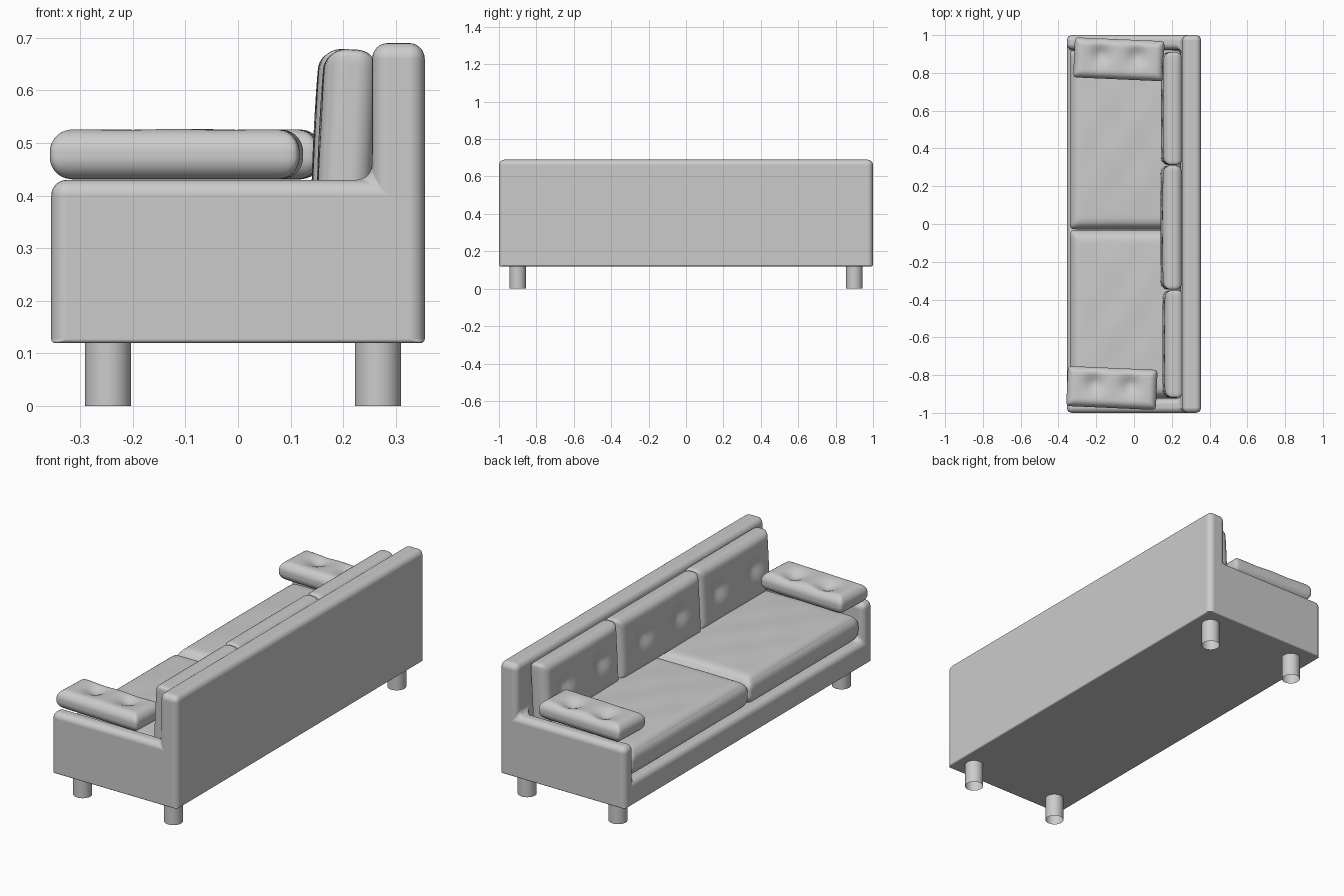
import bpy, bmesh, math
from itertools import product

if "Cube" in bpy.data.objects:
    bpy.data.objects.remove(bpy.data.objects["Cube"])


def finish(name, bm):
    bmesh.ops.recalc_face_normals(bm, faces=bm.faces)
    mesh = bpy.data.meshes.new(name)
    bm.to_mesh(mesh)
    bm.free()
    ob = bpy.data.objects.new(name, mesh)
    bpy.context.collection.objects.link(ob)
    for p in mesh.polygons:
        p.use_smooth = True
    return ob


def cushion(name, size, loc, rot=(0, 0, 0), r=0.045, crown=0.1, dimples=(), depth=0.02, wave=0.0):
    """Soft rounded box; dimples are pressed into the local +z face."""
    h = [s / 2 for s in size]
    n = 32
    bm = bmesh.new()
    bmesh.ops.create_cube(bm, size=2)
    bmesh.ops.subdivide_edges(bm, edges=bm.edges, cuts=n - 1, use_grid_fill=True)
    for v in bm.verts:
        u = [math.sin(c * math.pi / 2) for c in v.co]
        p = [u[i] * h[i] for i in range(3)]
        q = [max(-(h[i] - r), min(h[i] - r, p[i])) for i in range(3)]
        d = [p[i] - q[i] for i in range(3)]
        flat = (abs(d[0]) ** 5 + abs(d[1]) ** 5) ** 0.2
        k = r / max(math.hypot(flat, d[2]), 1e-9)
        x, y, z = [q[i] + d[i] * k for i in range(3)]
        if z > 0:
            full = (1 - u[0] ** 2) * (1 - u[1] ** 2)
            t = z / h[2]
            z += t * crown * h[2] * full ** 0.5
            z += t * wave * math.sin(x * 24) * math.sin(y * 17) * full
            for a, b in dimples:
                z -= t * depth * math.exp(-(((x - a) / 0.045) ** 2 + ((y - b) / 0.05) ** 2))
        v.co = (x, y, z)
    ob = finish(name, bm)
    ob.location = loc
    ob.rotation_euler = rot
    return ob


# Frame: base, arms and back as one solid made of filled cells
X = (-0.355, 0.255, 0.355)
Y = (-1, -0.925, 0.925, 1)
Z = (0.12, 0.24, 0.43, 0.69)


def filled(c):
    i, j, k = c
    if not (0 <= i < 2 and 0 <= j < 3 and 0 <= k < 3):
        return False
    return i == 1 or k == 0 or (k == 1 and j != 1)


bm = bmesh.new()
for c in product(range(2), range(3), range(3)):
    if not filled(c):
        continue
    for axis, side in product(range(3), (0, 1)):
        nb = list(c)
        nb[axis] += 2 * side - 1
        if filled(nb):
            continue
        a, b = [i for i in range(3) if i != axis]
        quad = []
        for da, db in ((0, 0), (1, 0), (1, 1), (0, 1)):
            g = list(c)
            g[axis] += side
            g[a] += da
            g[b] += db
            quad.append(bm.verts.new((X[g[0]], Y[g[1]], Z[g[2]])))
        bm.faces.new(quad)
bmesh.ops.remove_doubles(bm, verts=bm.verts, dist=1e-4)
bmesh.ops.recalc_face_normals(bm, faces=bm.faces)
bmesh.ops.dissolve_limit(bm, angle_limit=0.02, verts=bm.verts, edges=bm.edges)
weight = bm.edges.layers.float.new("bevel_weight_edge")
for e in bm.edges:
    low = all(v.co.z < 0.13 for v in e.verts)
    e[weight] = 0.25 if low else 1.0
frame = finish("sofa_frame", bm)
bev = frame.modifiers.new("rounding", "BEVEL")
bev.limit_method = "WEIGHT"
bev.width = 0.03
bev.segments = 6
bev.harden_normals = True

# Legs: round tubes, open at the ends
for x, y in product((-0.247, 0.266), (-0.9, 0.9)):
    bpy.ops.mesh.primitive_cylinder_add(vertices=32, radius=0.044, depth=0.13,
                                        end_fill_type="NOTHING", location=(x, y, 0.065))
    bpy.context.object.name = "leg"
    bpy.ops.object.shade_smooth()

# Seat cushions
for y0, y1 in ((-0.92, -0.032), (-0.028, 0.92)):
    cushion("seat_cushion", (0.59, y1 - y0, 0.14), (-0.045, (y0 + y1) / 2, 0.31),
            r=0.055, crown=0.15, wave=0.004)

# Back cushions, leaning slightly on the back
for y0, y1, dx in ((-0.92, -0.35, 0.006), (-0.348, 0.31, -0.004), (0.312, 0.91, -0.002)):
    cushion("back_cushion", (0.31, y1 - y0, 0.1), (0.203 + dx, (y0 + y1) / 2, 0.523),
            rot=(0, math.radians(-87), 0), r=0.04,
            dimples=((0.01, -0.145), (0.01, 0.145)), depth=0.026)

# Arm cushions, laid a little askew on the arms
for x, y in ((-0.08, 0.872), (-0.117, -0.868)):
    cushion("arm_cushion", (0.475, 0.212, 0.094), (x, y, 0.478),
            rot=(0, 0, math.radians(-2.5)), r=0.042, crown=0.04,
            dimples=((-0.095, 0.02), (0.095, 0.02)), depth=0.028)
